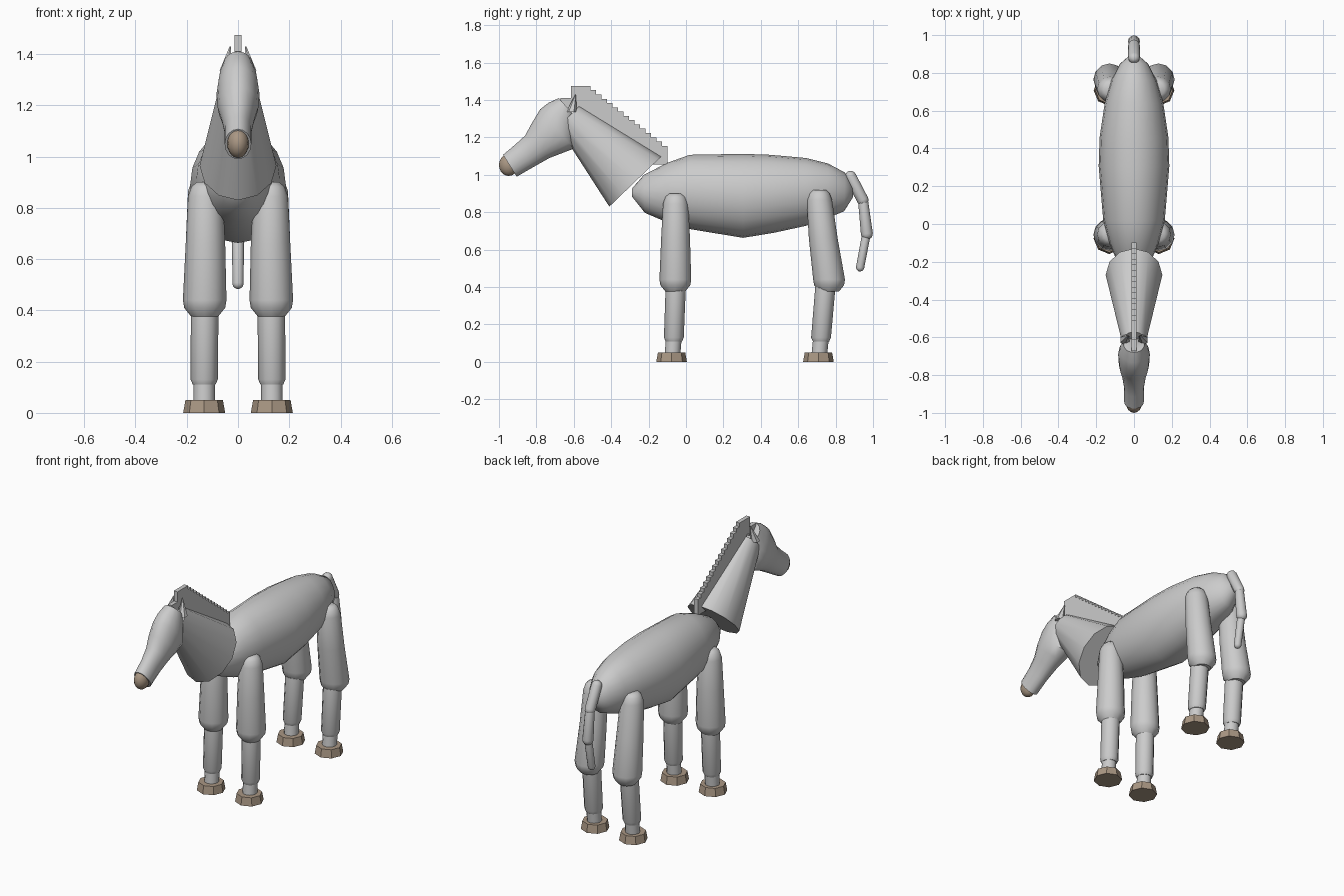
import bpy, bmesh, math
from mathutils import Vector

if "Cube" in bpy.data.objects:
    bpy.data.objects.remove(bpy.data.objects["Cube"])

brown = bpy.data.materials.new("brown")
brown.diffuse_color = (0.40, 0.31, 0.23, 1)
brown.use_nodes = True
brown.node_tree.nodes["Principled BSDF"].inputs["Base Color"].default_value = brown.diffuse_color


def finish(name, bm, smooth=None, mat=None):
    bmesh.ops.recalc_face_normals(bm, faces=bm.faces)
    me = bpy.data.meshes.new(name)
    bm.to_mesh(me)
    bm.free()
    ob = bpy.data.objects.new(name, me)
    bpy.context.collection.objects.link(ob)
    if mat:
        me.materials.append(mat)
    if smooth:
        bpy.ops.object.select_all(action='DESELECT')
        ob.select_set(True)
        bpy.context.view_layer.objects.active = ob
        bpy.ops.object.shade_smooth_by_angle(angle=math.radians(smooth))
    return ob


def loft(name, rings, n=12, smooth=45, mat=None):
    """Each ring: (y, z) of one edge, (y, z) of the opposite edge, half width in x, centre x."""
    bm = bmesh.new()
    loops = []
    for y1, z1, y2, z2, rx, x0 in rings:
        mid = Vector((x0, (y1 + y2) / 2, (z1 + z2) / 2))
        half = Vector((0, (y1 - y2) / 2, (z1 - z2) / 2))
        loops.append([bm.verts.new(mid + half * math.cos(a) + Vector((rx * math.sin(a), 0, 0)))
                      for a in (2 * math.pi * i / n for i in range(n))])
    for a, b in zip(loops, loops[1:]):
        for i in range(n):
            j = (i + 1) % n
            bm.faces.new((a[i], a[j], b[j], b[i]))
    bm.faces.new(loops[0])
    bm.faces.new(loops[-1])
    return finish(name, bm, smooth, mat)


def limb(name, pts, n=12, smooth=50, mat=None):
    """Horizontal rings from (x, y, z, radius)."""
    return loft(name, [(y - r, z, y + r, z, r, x) for x, y, z, r in pts], n, smooth, mat)


def capsule(name, p, q, r0, r1):
    """Round-ended segment in the x = 0 plane between (y, z) points."""
    p, q = Vector(p), Vector(q)
    d = (q - p).normalized()
    s = Vector((-d.y, d.x))
    rings = []
    for c, r, angs in ((p, r0, (-80, -50, -25, 0)), (q, r1, (0, 25, 50, 80))):
        for a in map(math.radians, angs):
            m, w = c + d * r * math.sin(a), r * math.cos(a)
            rings.append((*(m + s * w), *(m - s * w), w, 0))
    return loft(name, rings, 12, 50)


def box(name, y0, y1, z0, z1, hx):
    bm = bmesh.new()
    bmesh.ops.create_cube(bm, size=1)
    for v in bm.verts:
        v.co = Vector((v.co.x * 2 * hx, (y0 + y1) / 2 + v.co.y * (y1 - y0),
                       (z0 + z1) / 2 + v.co.z * (z1 - z0)))
    return finish(name, bm)


# Barrel-shaped body
loft("body", [
    (-.29, .925, -.29, .885, .035, 0), (-.225, 1.0, -.22, .797, .08, 0),
    (-.10, 1.064, -.10, .745, .13, 0), (.02, 1.107, .02, .71, .163, 0),
    (.305, 1.112, .305, .663, .187, 0), (.45, 1.107, .47, .69, .182, 0),
    (.64, 1.09, .64, .727, .155, 0), (.76, 1.06, .76, .77, .12, 0),
    (.85, 1.012, .845, .805, .075, 0), (.89, .94, .893, .88, .025, 0)], 20, 60)

# Tapered neck
loft("neck", [(-.13, 1.10, -.41, .83, .15, 0), (-.57, 1.37, -.683, 1.254, .063, 0)], 12, 40)

# Head with long muzzle
loft("head", [
    (-.68, 1.41, -.60, 1.32, .055, 0), (-.735, 1.385, -.597, 1.22, .075, 0),
    (-.78, 1.35, -.60, 1.14, .084, 0), (-.825, 1.275, -.665, 1.115, .08, 0),
    (-.86, 1.21, -.73, 1.09, .065, 0), (-.915, 1.16, -.81, 1.045, .053, 0),
    (-.978, 1.107, -.905, .99, .052, 0)], 16, 45)

# Brown nose
bm = bmesh.new()
bmesh.ops.create_uvsphere(bm, u_segments=16, v_segments=10, radius=1)
for v in bm.verts:
    v.co = Vector((v.co.x * .042, -.948 + v.co.y * .052, 1.052 + v.co.z * .058))
finish("nose", bm, 50, brown)

# Ears
for side, s in (("left", 1), ("right", -1)):
    loft("ear_" + side, [(-.642, 1.335, -.585, 1.335, .028, s * .048),
                         (-.592, 1.43, -.588, 1.43, .003, s * .03)], 6, 30)

# Stepped mane and forelock
steps = 15
for i in range(steps):
    t = i / (steps - 1)
    y, z = -.562 + .412 * t, 1.425 - .32 * t
    box(f"mane_{i + 1}", y - .052, y + .052, z - .05, z + .05, .013)
box("forelock", -.672, -.60, 1.36, 1.412, .013)

# Legs: thigh, shin, pastern and octagonal hoof
legs = {"front": ((-.055, -.057, -.055, -.065, -.077), .90),
        "hind": ((.713, .765, .745, .722, .708), .92)}
for end, ((top, knee, shin, ankle, foot), zt) in legs.items():
    for side, s in (("left", 1), ("right", -1)):
        tag = f"{end}_{side}"
        xt, xk, xf = s * .127, s * .130, s * .132
        dy = (knee - top) / 5
        limb("upper_leg_" + tag, [
            (xt, top, zt, .035), (xt, top, zt - .018, .055), (xt, top, zt - .055, .068),
            (xt, top + 2 * dy, .66, .077), (xk, knee, .44, .085),
            (xk, knee, .41, .08), (xk, knee, .375, .052)])
        limb("lower_leg_" + tag, [
            (xk, shin, .40, .054), (xf, ankle, .13, .053), (xf, ankle, .11, .044)])
        limb("pastern_" + tag, [(xf, ankle, .13, .042), (xf, foot + .005, .04, .042)])
        limb("hoof_" + tag, [(xf, foot, 0, .082), (xf, foot, .05, .073)], 8, None, brown)

# Three-part tail
capsule("tail_upper", (.88, .99), (.945, .865), .031, .031)
capsule("tail_middle", (.948, .85), (.967, .685), .027, .032)
capsule("tail_tip", (.962, .67), (.931, .505), .023, .022)
